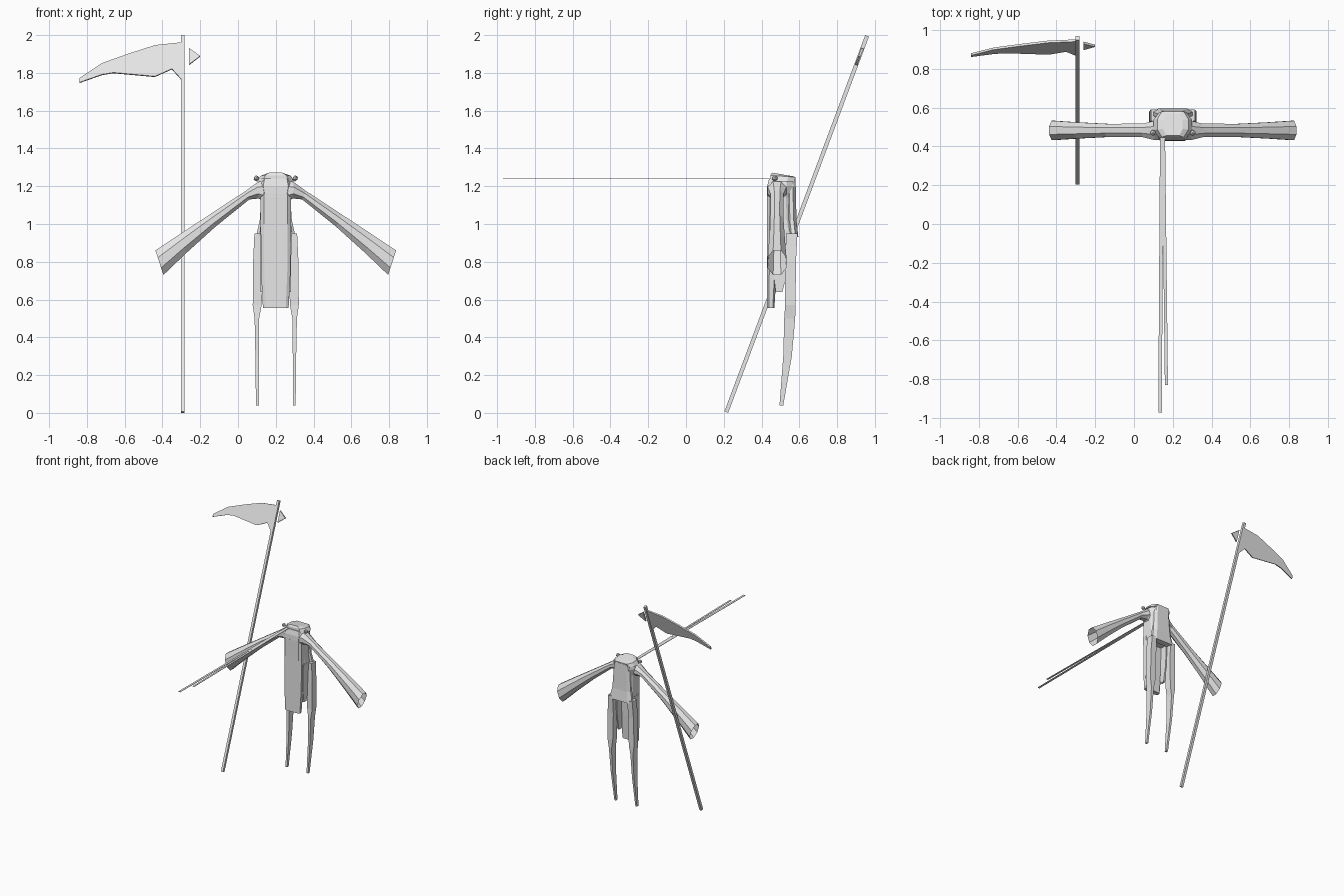
import bpy, bmesh, math
from mathutils import Vector

if "Cube" in bpy.data.objects:
    bpy.data.objects.remove(bpy.data.objects["Cube"])

CX = 0.2  # centre line of the figure
grey = bpy.data.materials.new("light grey")
grey.diffuse_color = (0.8, 0.8, 0.8, 1)
grey.use_nodes = True
grey.node_tree.nodes["Principled BSDF"].inputs["Base Color"].default_value = grey.diffuse_color


def finish(name, bm, flip=True):
    if flip:
        bmesh.ops.recalc_face_normals(bm, faces=bm.faces)
    me = bpy.data.meshes.new(name)
    bm.to_mesh(me)
    bm.free()
    me.materials.append(grey)
    ob = bpy.data.objects.new(name, me)
    bpy.context.collection.objects.link(ob)
    return ob


def loft(name, rings, cap_start=True, cap_end=True):
    bm = bmesh.new()
    vs = [[bm.verts.new(p) for p in r] for r in rings]
    n = len(vs[0])
    for a, b in zip(vs, vs[1:]):
        for i in range(n):
            j = (i + 1) % n
            bm.faces.new((a[i], a[j], b[j], b[i]))
    if cap_start:
        bm.faces.new(vs[0])
    if cap_end:
        bm.faces.new(vs[-1])
    return finish(name, bm)


def octagon(hw, y0, y1, z, c=0.3, tilt=0.0, cx=CX):
    """Chamfered rectangle; tilt lowers the rear edge."""
    d = (y1 - y0) * c
    w = hw * (1 - c)
    pts = [(-w, y0), (w, y0), (hw, y0 + d), (hw, y1 - d),
           (w, y1), (-w, y1), (-hw, y1 - d), (-hw, y0 + d)]
    return [(cx + x, y, z - tilt * (y - y0) / (y1 - y0)) for x, y in pts]


def box_ring(x0, x1, y0, y1, z, s):
    return [(CX + s * x, y, z) for x, y in ((x0, y0), (x1, y0), (x1, y1), (x0, y1))]


# Torso of the coat, flaring at the rear hem
loft("torso", [octagon(0.085, 0.455, 0.585, 0.94),
               octagon(0.08, 0.435, 0.575, 1.02),
               octagon(0.08, 0.428, 0.572, 1.14),
               octagon(0.095, 0.43, 0.575, 1.20),
               octagon(0.085, 0.44, 0.575, 1.24)])

# Collar and closed neck
loft("collar", [octagon(0.10, 0.445, 0.575, 1.225),
                octagon(0.08, 0.447, 0.58, 1.258, tilt=0.01),
                octagon(0.05, 0.455, 0.57, 1.272, tilt=0.02)])

# Rear shoulder cape
loft("rear_cape", [octagon(0.105, 0.545, 0.595, 0.93),
                   octagon(0.085, 0.535, 0.585, 1.02),
                   octagon(0.07, 0.53, 0.58, 1.24)])

# Long front panel
loft("front_panel", [octagon(0.068, 0.43, 0.468, 0.555, 0.22),
                     octagon(0.078, 0.43, 0.48, 0.75, 0.22),
                     octagon(0.08, 0.43, 0.49, 1.0, 0.22),
                     octagon(0.08, 0.428, 0.50, 1.16, 0.22)])

for side, s in (("left", 1), ("right", -1)):
    # Coat tails reaching to the feet
    loft(side + "_coat_tail", [box_ring(0.09, 0.105, 0.495, 0.515, 0.04, s),
                               box_ring(0.09, 0.108, 0.515, 0.56, 0.30, s),
                               box_ring(0.088, 0.112, 0.52, 0.578, 0.50, s),
                               box_ring(0.075, 0.122, 0.525, 0.58, 0.57, s),
                               box_ring(0.068, 0.12, 0.525, 0.582, 0.80, s),
                               box_ring(0.07, 0.113, 0.53, 0.59, 0.95, s)])
    # Side gusset between the front panel and the tail
    loft(side + "_gusset", [box_ring(0.065, 0.08, 0.475, 0.51, 0.64, s),
                            box_ring(0.06, 0.08, 0.46, 0.54, 0.76, s),
                            box_ring(0.06, 0.085, 0.46, 0.55, 0.96, s)])
    # Flared open sleeve: (top x, top z, bottom x, bottom z, half depth)
    rings = []
    for tx, tz, bx, bz, h in ((0.05, 1.235, 0.05, 1.11, 0.05),
                              (0.095, 1.222, 0.09, 1.135, 0.05),
                              (0.16, 1.175, 0.14, 1.13, 0.035),
                              (0.35, 1.05, 0.32, 0.985, 0.034),
                              (0.51, 0.945, 0.475, 0.845, 0.042),
                              (0.637, 0.86, 0.595, 0.73, 0.05)):
        c = Vector((CX + s * (tx + bx) / 2, 0.482, (tz + bz) / 2))
        up = Vector((s * (tx - bx) / 2, 0, (tz - bz) / 2))
        dep = Vector((0, h, 0))
        k = 1 / math.cos(math.pi / 8)
        rings.append([c + k * (up * math.cos(a) + dep * math.sin(a))
                      for a in [math.pi / 8 + i * math.pi / 4 for i in range(8)]])
    loft(side + "_sleeve", rings, cap_end=False)
    # Shoulder button
    bm = bmesh.new()
    bmesh.ops.create_icosphere(bm, subdivisions=1, radius=0.016)
    bmesh.ops.translate(bm, verts=bm.verts, vec=(CX + s * 0.103, 0.47, 1.242))
    finish(side + "_shoulder_button", bm)

# Two long thin ribbons reaching forward from the collar
for name, xa, xb, end, w in (("long_ribbon", 0.143, 0.134, -0.97, 0.009),
                             ("short_ribbon", 0.152, 0.167, -0.83, 0.008)):
    loft(name, [[(x + dx, y, 1.24 + dz) for dx, dz in
                 ((-w, -.0015), (w, -.0015), (w, .0015), (-w, .0015))]
                for x, y in ((xa, 0.46), (xb, end))])


# Scythe, lying in a plane that leans back
def pole_y(z):
    return 0.212 + 0.374 * z


PX = -0.292
h = 0.010
loft("scythe_pole", [[(PX + dx, pole_y(z) + dy, z - dy * 0.37) for dx, dy in
                      ((-h, -h), (h, -h), (h, h), (-h, h))]
                     for z in (0.004, 1.996)])


def plate(name, outline, t):
    off = Vector((0, 0.936, -0.351)) * t / 2
    loft(name, [[Vector((x, pole_y(z), z)) + off * q for x, z in outline]
                for q in (-1, 1)])


plate("scythe_blade", [(-0.30, 1.96), (-0.44, 1.945), (-0.58, 1.90), (-0.72, 1.85),
                       (-0.84, 1.77), (-0.84, 1.748), (-0.72, 1.79), (-0.66, 1.80),
                       (-0.44, 1.78), (-0.35, 1.82), (-0.30, 1.765)], 0.012)
plate("scythe_rear_spike", [(-0.26, 1.93), (-0.20, 1.888), (-0.26, 1.842)], 0.012)
